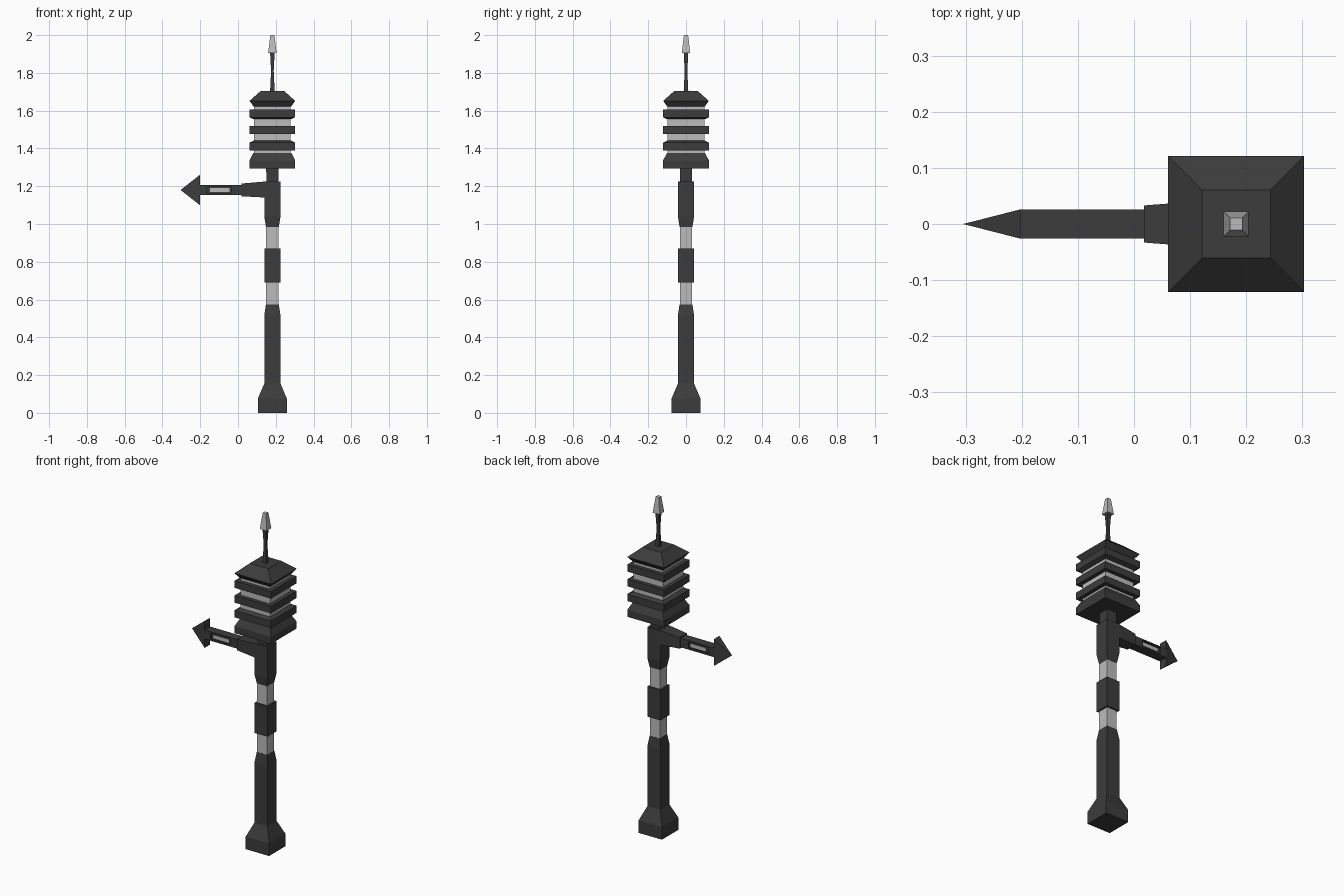
import bpy, bmesh
from mathutils import Vector

if "Cube" in bpy.data.objects:
    bpy.data.objects.remove(bpy.data.objects["Cube"])

CX = 0.182      # pole axis
ARM_Z = 1.18    # arm height


def material(name, v):
    m = bpy.data.materials.new(name)
    m.diffuse_color = (v, v, v, 1)
    m.use_nodes = True
    m.node_tree.nodes["Principled BSDF"].inputs["Base Color"].default_value = m.diffuse_color
    return m


DARK = material("dark_metal", 0.045)
LIGHT = material("light_panel", 0.5)


def loft(name, rings, mat):
    """Skin a list of four-point rings into a closed solid."""
    bm = bmesh.new()
    loops = [[bm.verts.new(p) for p in r] for r in rings]
    for a, b in zip(loops, loops[1:]):
        for i in range(4):
            j = (i + 1) % 4
            bm.faces.new((a[i], a[j], b[j], b[i]))
    bm.faces.new(loops[0][::-1])
    bm.faces.new(loops[-1])
    bmesh.ops.remove_doubles(bm, verts=bm.verts, dist=1e-5)
    bmesh.ops.recalc_face_normals(bm, faces=bm.faces)
    me = bpy.data.meshes.new(name)
    bm.to_mesh(me)
    bm.free()
    me.materials.append(mat)
    ob = bpy.data.objects.new(name, me)
    bpy.context.collection.objects.link(ob)
    return ob


SIGNS = ((-1, -1), (1, -1), (1, 1), (-1, 1))


def column(name, profile, mat):
    """Square column on the pole axis from (z, half width) pairs."""
    return loft(name, [[(CX + sx * h, sy * h, z) for sx, sy in SIGNS]
                       for z, h in profile], mat)


def beam(name, profile, mat):
    """Rectangular beam along x from (x, half y, z low, z high)."""
    return loft(name, [[(x, sy * h, z1 if sz > 0 else z0) for sy, sz in SIGNS]
                       for x, h, z0, z1 in profile], mat)


# Pole
column("pole_base", [(0, .077), (.075, .077), (.155, .043), (.515, .043), (.575, .034)], DARK)
column("lower_light_band", [(.575, .033), (.69, .033)], LIGHT)
column("middle_block", [(.69, .043), (.87, .043)], DARK)
column("upper_light_band", [(.87, .033), (.985, .033)], LIGHT)
column("pole_top", [(.985, .034), (1.04, .043), (1.225, .043)], DARK)
column("neck", [(1.225, .031), (1.295, .033)], DARK)

# Lantern head: light core with stacked louvres and a roof
column("lantern_core", [(1.337, .097), (1.65, .097)], LIGHT)
louvres = [
    [(1.295, .121), (1.337, .121), (1.377, .1)],
    [(1.389, .121), (1.431, .121), (1.441, .1)],
    [(1.477, .121), (1.519, .121)],
    [(1.555, .1), (1.565, .121), (1.607, .121)],
]
for i, prof in enumerate(louvres):
    column(f"louvre_{i + 1}", prof, DARK)
column("roof", [(1.623, .1), (1.652, .121), (1.705, .061)], DARK)

# Antenna
column("antenna_rod", [(1.705, .012), (1.81, .007), (1.905, .012)], DARK)
column("antenna_tip", [(1.905, .0225), (2.0, .011)], LIGHT)

# Arm with a recessed window on each side
beam("arm_collar", [(.145, .043, 1.14, 1.225), (.0175, .033, 1.147, 1.214)], DARK)
arm = beam("arm", [(.03, .0262, 1.153, 1.207), (-.202, .0262, 1.153, 1.207)], DARK)
bm = bmesh.new()
bm.from_mesh(arm.data)
for f in [f for f in bm.faces if abs(f.normal.y) > .9]:
    bmesh.ops.inset_individual(bm, faces=[f], thickness=.012)
    n = f.normal.copy()
    for v in f.verts:
        v.co.x = -.163 if v.co.x < -.09 else -.036
    new = bmesh.ops.extrude_discrete_faces(bm, faces=[f])["faces"][0]
    bmesh.ops.translate(bm, verts=new.verts, vec=-n * .008)
bm.to_mesh(arm.data)
bm.free()
beam("arm_light", [(-.147, .0215, 1.17, 1.19), (-.046, .0215, 1.17, 1.19)], LIGHT)

# Arrow head tapering to a point
beam("arrow_head", [(-.202, .0262, 1.1, 1.26), (-.304, 0, ARM_Z, ARM_Z)][:1]
     + [(-.304, .0001, ARM_Z - .0001, ARM_Z + .0001)], DARK)
